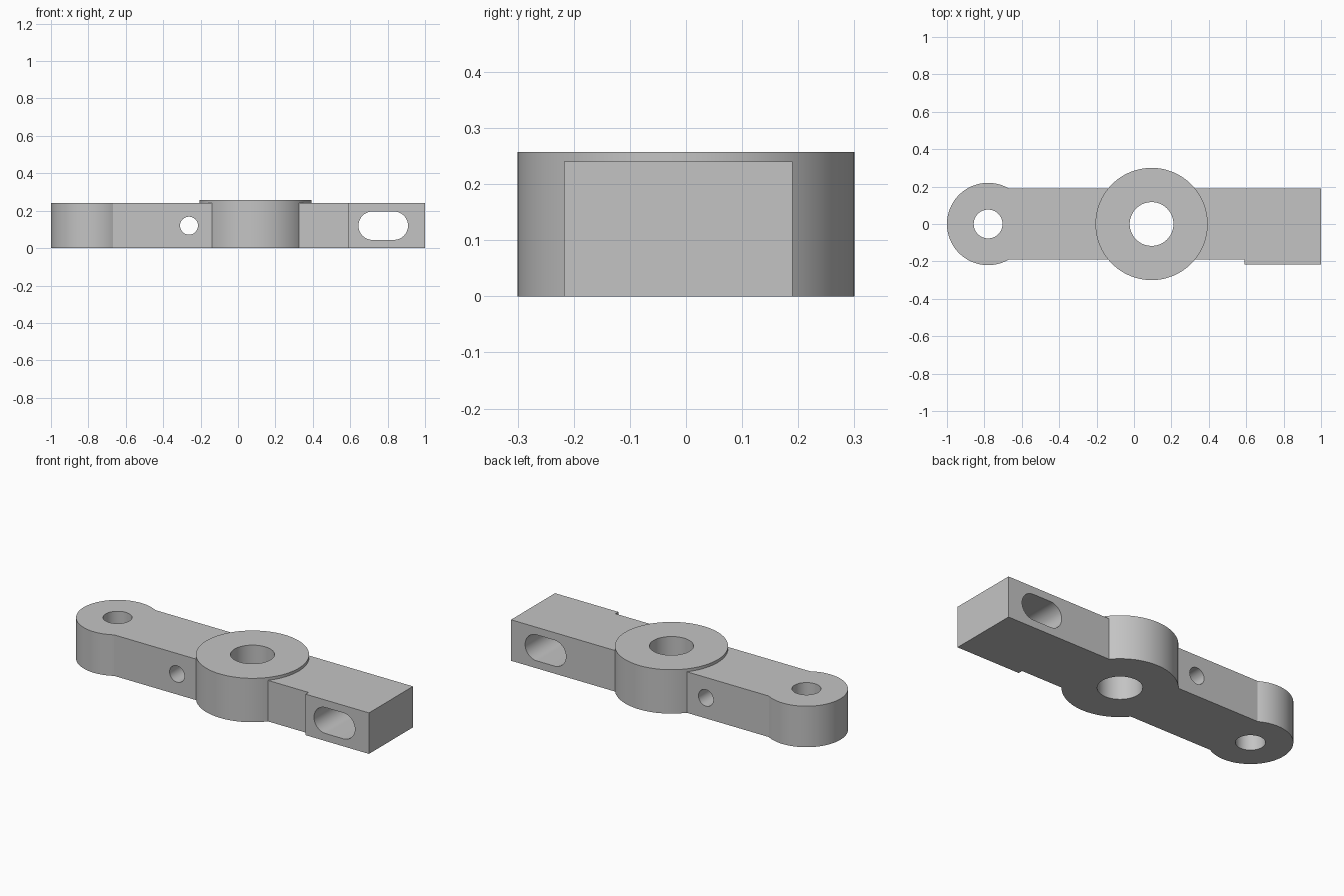
import bpy, bmesh, math

if "Cube" in bpy.data.objects:
    bpy.data.objects.remove(bpy.data.objects["Cube"])

grey = bpy.data.materials.new("plain_grey")
grey.diffuse_color = (0.55, 0.55, 0.55, 1)
grey.use_nodes = True
grey.node_tree.nodes["Principled BSDF"].inputs["Base Color"].default_value = grey.diffuse_color


def arc(cx, cy, r, start, end, n):
    """Points on an arc, angles in radians, both ends included."""
    return [(cx + r * math.cos(start + (end - start) * i / n),
             cy + r * math.sin(start + (end - start) * i / n)) for i in range(n + 1)]


def circle(cx, cy, r, n=96):
    return arc(cx, cy, r, 0, 2 * math.pi, n)[:-1]


def prism(name, profile, low, high, along_y=False):
    """Extrude a flat profile along z, or along y when the profile is in x and z."""
    place = (lambda u, v, w: (u, w, v)) if along_y else (lambda u, v, w: (u, v, w))
    bm = bmesh.new()
    face = bm.faces.new([bm.verts.new(place(u, v, low)) for u, v in profile])
    result = bmesh.ops.extrude_face_region(bm, geom=[face])
    for v in result["geom"]:
        if isinstance(v, bmesh.types.BMVert):
            v.co[1 if along_y else 2] = high
    bmesh.ops.recalc_face_normals(bm, faces=bm.faces)
    mesh = bpy.data.meshes.new(name)
    bm.to_mesh(mesh)
    bm.free()
    mesh.materials.append(grey)
    obj = bpy.data.objects.new(name, mesh)
    bpy.context.collection.objects.link(obj)
    return obj


def combine(target, other, operation):
    """Apply a boolean and discard the helper object."""
    mod = target.modifiers.new(operation, 'BOOLEAN')
    mod.operation, mod.solver, mod.object = operation, 'EXACT', other
    bpy.context.view_layer.objects.active = target
    bpy.ops.object.modifier_apply(modifier=mod.name)
    bpy.data.objects.remove(other)


# Arm: rounded end, straight bar and the slightly raised front pad
END_X, END_R, HALF = -0.78, 0.22, 0.19
a = math.asin(HALF / END_R)
outline = arc(END_X, 0, END_R, a, 2 * math.pi - a, 72)
outline += [(0.59, -HALF), (0.59, -0.217), (1.0, -0.217), (1.0, HALF)]
arm = prism("lever_arm", outline, 0, 0.24)

# Central hub, a little taller than the arm
HUB_X = 0.094
combine(arm, prism("hub", circle(HUB_X, 0, 0.30, 128), 0, 0.257), 'UNION')

# Vertical bores
for x, r in ((END_X, 0.077), (HUB_X, 0.117)):
    combine(arm, prism("bore", circle(x, 0, r), -0.1, 0.4), 'DIFFERENCE')

# Cross hole and slot, running front to back
combine(arm, prism("cross_hole", circle(-0.262, 0.12, 0.048, 64), -0.5, 0.5, True), 'DIFFERENCE')
q = math.pi / 2
slot = arc(0.833, 0.12, 0.076, -q, q, 32) + arc(0.72, 0.12, 0.076, q, 3 * q, 32)
combine(arm, prism("slot", slot, -0.5, 0.5, True), 'DIFFERENCE')

# Smooth round walls, crisp edges
bpy.ops.object.select_all(action='DESELECT')
arm.select_set(True)
bpy.context.view_layer.objects.active = arm
bpy.ops.object.shade_smooth_by_angle(angle=math.radians(20))
